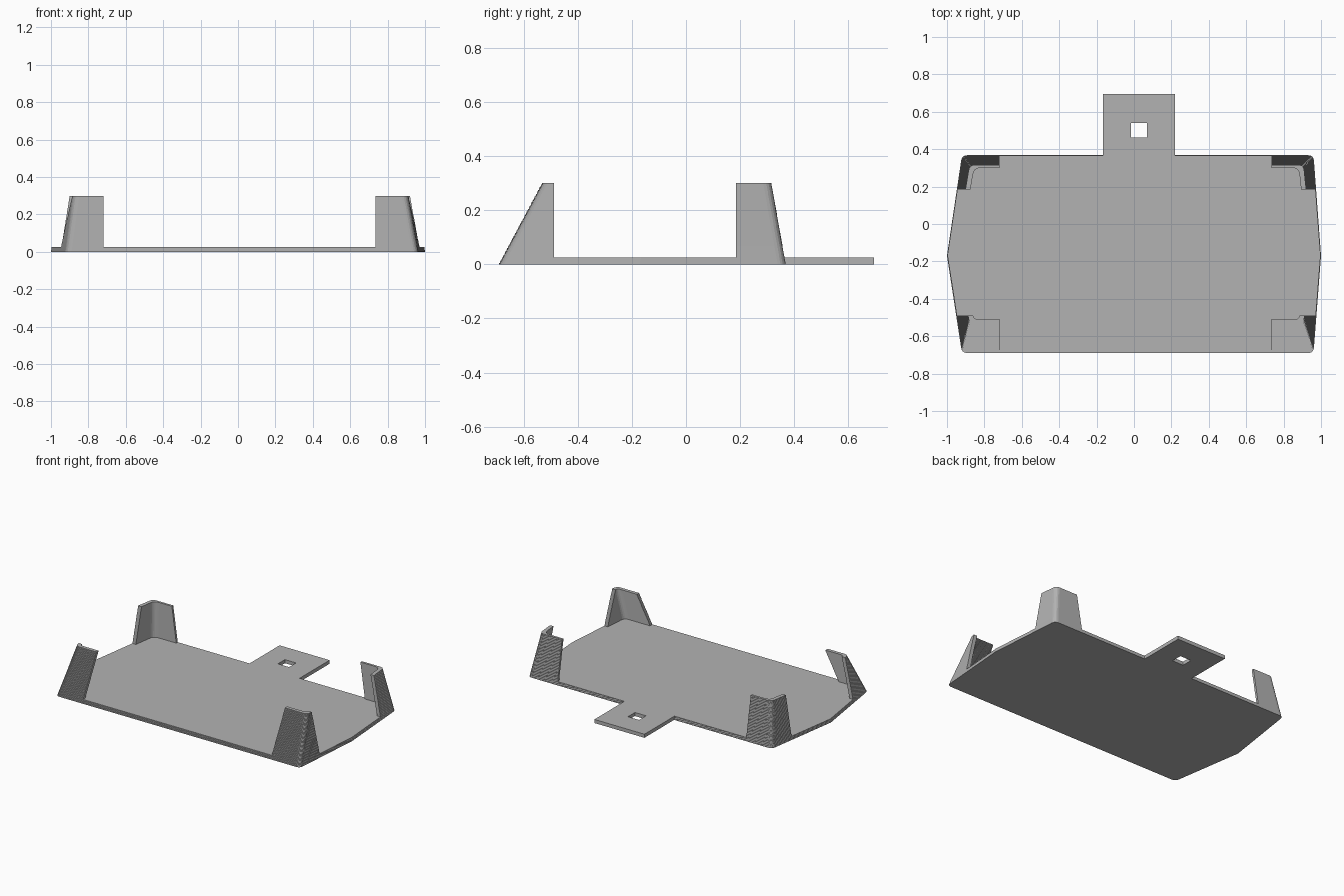
import bpy, bmesh
from mathutils import Vector

cube = bpy.data.objects.get("Cube")
if cube:
    bpy.data.objects.remove(cube, do_unlink=True)

grey = bpy.data.materials.new("plain grey")
grey.use_nodes = True
colour = (0.45, 0.45, 0.45, 1)
grey.diffuse_color = colour
grey.node_tree.nodes["Principled BSDF"].inputs["Base Color"].default_value = colour

HEIGHT = 0.3
STEP = 0.005
PLATE = 0.025
LAYERS = round(HEIGHT / STEP)
PLATE_LAYERS = round(PLATE / STEP)


def mix(a, b, t):
    return a + (b - a) * t


def fillet(before, corner, after, radius, n=5):
    """Rounded corner as a short quadratic curve."""
    a = corner + (before - corner).normalized() * radius
    b = corner + (after - corner).normalized() * radius
    pts = []
    for i in range(n + 1):
        t = i / n
        pts.append(a * (1 - t) ** 2 + corner * 2 * t * (1 - t) + b * t ** 2)
    return pts


def prism(bm, pts, z0, z1):
    low = [bm.verts.new((p.x, p.y, z0)) for p in pts]
    high = [bm.verts.new((p.x, p.y, z1)) for p in pts]
    bm.faces.new(low[::-1])
    bm.faces.new(high)
    for i in range(len(pts)):
        j = (i + 1) % len(pts)
        bm.faces.new((low[i], low[j], high[j], high[i]))


def finish(bm, name):
    bmesh.ops.recalc_face_normals(bm, faces=bm.faces[:])
    mesh = bpy.data.meshes.new(name)
    bm.to_mesh(mesh)
    bm.free()
    mesh.materials.append(grey)
    obj = bpy.data.objects.new(name, mesh)
    bpy.context.collection.objects.link(obj)
    return obj


def corner_at(side, back, t):
    x = mix(0.96, 0.905, t) if side > 0 else mix(-0.92, -0.878, t)
    y = mix(0.368, 0.315, t) if back else mix(-0.69, -0.53, t)
    return Vector((x, y))


def tip_at(side, t):
    return Vector((side * mix(1, 0.95, t), mix(-0.17, -0.12, t)))


# Tray floor: six-sided outline with rounded corners, tapering in fine layers
bm = bmesh.new()
for k in range(PLATE_LAYERS):
    t = k / LAYERS
    c = {(s, b): corner_at(s, b, t) for s in (-1, 1) for b in (False, True)}
    left, right = tip_at(-1, t), tip_at(1, t)
    outline = fillet(left, c[-1, False], c[1, False], 0.03)
    outline += fillet(c[-1, False], c[1, False], right, 0.03) + [right]
    outline += fillet(right, c[1, True], c[-1, True], 0.03)
    outline += fillet(c[1, True], c[-1, True], left, 0.03) + [left]
    prism(bm, outline, k * STEP, (k + 1) * STEP)
finish(bm, "tray_floor")

# Rear tab with a square hole
bm = bmesh.new()


def rect_ring(x0, x1, y0, y1, z):
    return [bm.verts.new((x, y, z)) for x, y in ((x0, y0), (x1, y0), (x1, y1), (x0, y1))]


outer, inner = [], []
for z in (0, PLATE):
    outer.append(rect_ring(-0.166, 0.22, 0.36, 0.695, z))
    inner.append(rect_ring(-0.016, 0.07, 0.463, 0.54, z))
for i in range(4):
    j = (i + 1) % 4
    for ring in (outer, inner):
        bm.faces.new((ring[0][i], ring[0][j], ring[1][j], ring[1][i]))
    for level in (0, 1):
        bm.faces.new((outer[level][i], outer[level][j], inner[level][j], inner[level][i]))
finish(bm, "rear_tab")


# Corner guards: leaning L-shaped walls made of fine stacked layers
def corner_guard(name, side, back):
    end_x = 0.735 if side > 0 else -0.72
    cut_y = 0.185 if back else -0.488
    wall = 0.016 if back else 0.024
    inward = -1 if back else 1
    bm = bmesh.new()
    for k in range(PLATE_LAYERS, LAYERS):
        t = k / LAYERS
        corner, tip = corner_at(side, back, t), tip_at(side, t)
        slope = (tip - corner) / (tip.y - corner.y)
        out_end = Vector((end_x, corner.y))
        out_side = corner + slope * (cut_y - corner.y)
        shift = Vector((-side * 0.026, 0))
        in_y = corner.y + inward * wall
        in_corner = corner + slope * (in_y - corner.y) + shift
        in_side = out_side + shift
        in_end = Vector((end_x, in_y))
        reach = abs(cut_y - in_y)
        pts = [out_end] + fillet(out_end, corner, out_side, 0.03) + [out_side, in_side]
        pts += fillet(in_side, in_corner, in_end, min(0.035, reach * 0.9)) + [in_end]
        prism(bm, pts, k * STEP, (k + 1) * STEP)
    finish(bm, name)


for side, side_name in ((1, "left"), (-1, "right")):
    for back in (False, True):
        corner_guard(f"{'back' if back else 'front'}_{side_name}_guard", side, back)
